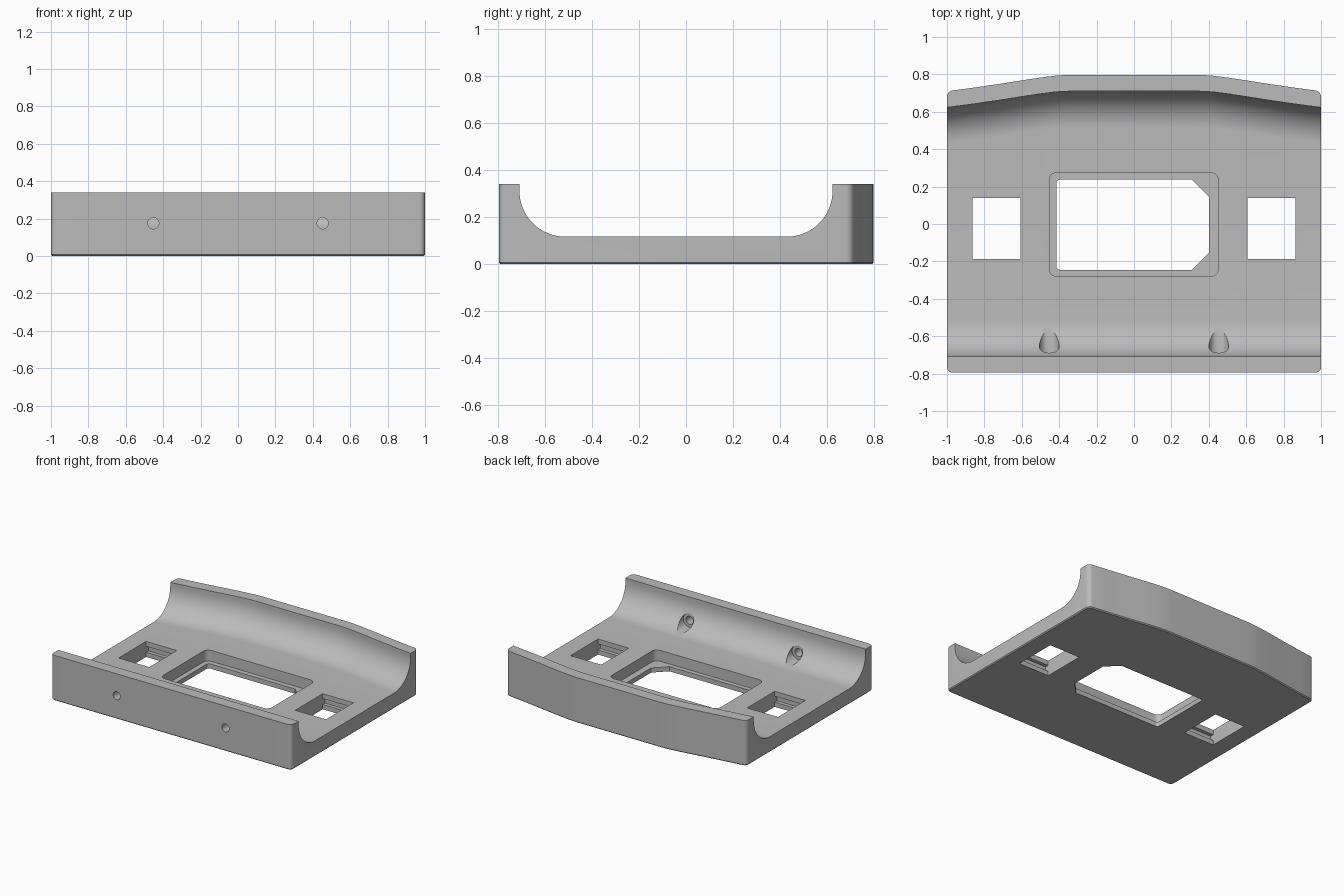
import bpy, bmesh, math
from mathutils import Vector

old = bpy.data.objects.get("Cube")
if old:
    bpy.data.objects.remove(old)

H, FLOOR, FRONT, BACK, WALL, R = 0.34, 0.117, -0.795, 0.797, 0.087, 0.195

grey = bpy.data.materials.new("light grey")
grey.use_nodes = True
color = (0.5, 0.5, 0.5, 1)
grey.diffuse_color = color
grey.node_tree.nodes["Principled BSDF"].inputs["Base Color"].default_value = color


def make_object(name, bm):
    bmesh.ops.recalc_face_normals(bm, faces=bm.faces)
    mesh = bpy.data.meshes.new(name)
    bm.to_mesh(mesh)
    bm.free()
    mesh.materials.append(grey)
    ob = bpy.data.objects.new(name, mesh)
    bpy.context.collection.objects.link(ob)
    return ob


def section(drop):
    """Cradle cross-section (y, z), with the rear wall moved forward by drop."""
    back = BACK - drop
    fy, by = FRONT + WALL, back - WALL
    arc = [math.radians(90 * i / 16) for i in range(17)]
    front_curve = [(fy + R - R * math.cos(a), FLOOR + R - R * math.sin(a)) for a in arc]
    rear_curve = [(by - R + R * math.cos(a), FLOOR + R - R * math.sin(a)) for a in reversed(arc)]
    return ([(FRONT, 0), (FRONT, H), (fy, H)] + front_curve + rear_curve
            + [(by, H), (back, H), (back, 0)])


# Body: cross-sections lofted from side to side, rear wall bowed
half = [(0.34, 0), (0.38, 0.001), (0.43, 0.005), (0.5, 0.014), (0.58, 0.026),
        (0.7, 0.045), (0.85, 0.067), (1, 0.087)]
stations = [(-x, d) for x, d in reversed(half)] + half
bm = bmesh.new()
rings = [[bm.verts.new((x, y, z)) for y, z in section(d)] for x, d in stations]
for a, b in zip(rings, rings[1:]):
    for i in range(len(a)):
        j = (i + 1) % len(a)
        bm.faces.new((a[i], a[j], b[j], b[i]))
bm.faces.new(rings[0])
bm.faces.new(rings[-1])
bmesh.ops.recalc_face_normals(bm, faces=bm.faces)

# Rounded upright corners, then a fine bevel around the underside
ends = [(r[i], r[j]) for r in (rings[0], rings[-1]) for i, j in ((0, 1), (-1, -2))]
bmesh.ops.bevel(bm, geom=[bm.edges.get(p) for p in ends], offset=0.03,
                segments=5, profile=0.5, affect='EDGES')
rim = [e for e in bm.edges if all(v.co.z < 1e-4 for v in e.verts)
       and any(abs(f.normal.z) < 0.5 for f in e.link_faces)]
bmesh.ops.bevel(bm, geom=rim, offset=0.007, segments=1, affect='EDGES')
body = make_object("cradle_body", bm)


def cut(bm):
    cutter = make_object("cutter", bm)
    cutter.hide_render = True
    mod = body.modifiers.new("cut", 'BOOLEAN')
    mod.object, mod.operation, mod.solver = cutter, 'DIFFERENCE', 'EXACT'
    bpy.context.view_layer.objects.active = body
    bpy.ops.object.modifier_apply(modifier=mod.name)
    bpy.data.objects.remove(cutter)


def cut_box(x0, x1, y0, y1, z0, z1, radii=None):
    """Box cut; radii maps side (-1 or 1) to (corner size, segments)."""
    bm = bmesh.new()
    bmesh.ops.create_cube(bm, size=1)
    for v in bm.verts:
        v.co = Vector((x1 if v.co.x > 0 else x0, y1 if v.co.y > 0 else y0,
                       z1 if v.co.z > 0 else z0))
    for side, (size, seg) in (radii or {}).items():
        x = x1 if side > 0 else x0
        edges = [e for e in bm.edges if all(abs(v.co.x - x) < 1e-5 for v in e.verts)
                 and abs(e.verts[0].co.z - e.verts[1].co.z) > 0.01]
        bmesh.ops.bevel(bm, geom=edges, offset=size, segments=seg, profile=0.5, affect='EDGES')
    cut(bm)


def cut_cylinder(x, z, radius, y0, y1):
    bm = bmesh.new()
    bmesh.ops.create_cone(bm, cap_ends=True, segments=32, radius1=radius,
                          radius2=radius, depth=y1 - y0)
    for v in bm.verts:
        v.co = Vector((x + v.co.x, (y0 + y1) / 2 + v.co.z, z + v.co.y))
    cut(bm)


# Central window: rounded recess over an opening with two clipped corners
cut_box(-0.453, 0.45, -0.28, 0.275, 0.035, 0.3, {-1: (0.04, 5), 1: (0.04, 5)})
cut_box(-0.415, 0.4, -0.245, 0.237, -0.1, 0.2, {-1: (0.018, 4), 1: (0.09, 1)})

# Side openings with catch grooves, and counterbored screw holes
for s in (-1, 1):
    x = s * 0.735
    cut_box(x - 0.128, x + 0.128, -0.187, 0.14, -0.1, 0.3)
    cut_box(x - 0.128, x + 0.128, -0.215, 0.168, 0.035, 0.08)
    cut_cylinder(s * 0.453, 0.175, 0.03, -0.9, -0.6)
    cut_cylinder(s * 0.453, 0.175, 0.053, -0.69, -0.45)

bpy.ops.object.select_all(action='DESELECT')
body.select_set(True)
bpy.context.view_layer.objects.active = body
bpy.ops.object.shade_smooth_by_angle(angle=math.radians(30))
